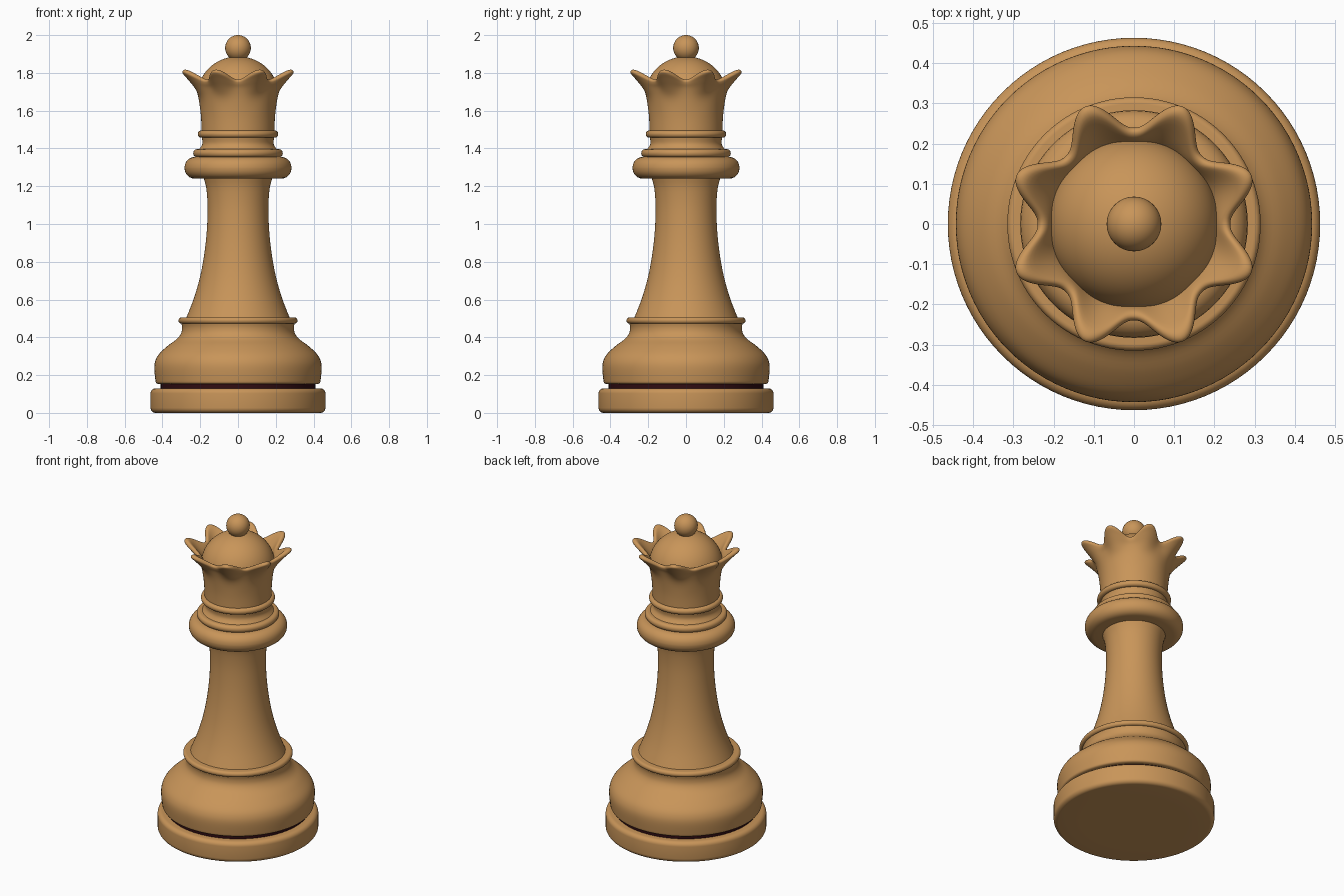
import bpy, math
from mathutils import Vector

if "Cube" in bpy.data.objects:
    bpy.data.objects.remove(bpy.data.objects["Cube"])


def material(name, rgb):
    m = bpy.data.materials.new(name)
    m.diffuse_color = (*rgb, 1)
    m.use_nodes = True
    m.node_tree.nodes["Principled BSDF"].inputs["Base Color"].default_value = m.diffuse_color
    return m


wood = material("warm_wood", (0.58, 0.30, 0.10))
dark = material("dark_groove", (0.03, 0.004, 0.006))


def smooth_curve(pts, n):
    """Catmull-Rom curve through the profile points."""
    if n < 2:
        return [tuple(p) for p in pts]
    p = [Vector(q) for q in pts]
    p = [p[0]] + p + [p[-1]]
    out = []
    for i in range(1, len(p) - 2):
        a, b, c, d = p[i - 1:i + 3]
        for k in range(n):
            t = k / n
            out.append(tuple(0.5 * (2 * b + (c - a) * t + (2 * a - 5 * b + 4 * c - d) * t * t
                                    + (3 * b - a - 3 * c + d) * t ** 3)))
    return out + [tuple(p[-1])]


def lathe(name, pts, n=4, seg=96, mat=wood, wave=None):
    """Spin (r, z) points; optional extra (dr, dz) is scaled by wave(angle)."""
    prof = smooth_curve(pts, n)
    verts, faces = [], []
    for j in range(seg):
        a = 2 * math.pi * j / seg
        w = wave(a) if wave else 0
        for p in prof:
            r, z = max(p[0], 0), p[1]
            if wave:
                r, z = r + p[2] * w, z + p[3] * w
            verts.append((r * math.cos(a), r * math.sin(a), z))
    m = len(prof)
    for j in range(seg):
        k = (j + 1) % seg
        for i in range(m - 1):
            faces.append((j * m + i, k * m + i, k * m + i + 1, j * m + i + 1))
    if pts[0][0] > 0 and not wave:
        faces.append([j * m for j in reversed(range(seg))])
        faces.append([j * m + m - 1 for j in range(seg)])
    me = bpy.data.meshes.new(name)
    me.from_pydata(verts, [], faces)
    me.materials.append(mat)
    ob = bpy.data.objects.new(name, me)
    bpy.context.collection.objects.link(ob)
    bpy.context.view_layer.objects.active = ob
    ob.select_set(True)
    bpy.ops.object.shade_smooth_by_angle(angle=math.radians(35))
    ob.select_set(False)
    return ob


def rounded(r_in, r, z0, z1, rad, steps=6):
    """Profile of a disc with rounded outer corners."""
    pts = [(r_in, z0)]
    for zc, start in ((z0 + rad, -90), (z1 - rad, 0)):
        for i in range(steps + 1):
            a = math.radians(start + 90 * i / steps)
            pts.append((r - rad + rad * math.cos(a), zc + rad * math.sin(a)))
    return pts + [(r_in, z1)]


# Base
lathe("base_disc", rounded(0.30, 0.463, 0.0, 0.13, 0.027), 1)
lathe("base_groove", [(0.41, 0.125), (0.41, 0.16)], 1, mat=dark)
lathe("base_bell", [(0.41, 0.152), (0.432, 0.157), (0.438, 0.18), (0.443, 0.24), (0.436, 0.28),
                    (0.415, 0.315), (0.37, 0.357), (0.325, 0.39), (0.302, 0.42),
                    (0.296, 0.45), (0.30, 0.475)])
lathe("base_ring", rounded(0.25, 0.315, 0.472, 0.506, 0.0165), 1)

# Stem
lathe("stem", [(0.275, 0.50), (0.236, 0.60), (0.206, 0.70), (0.185, 0.80), (0.171, 0.90),
               (0.163, 1.0), (0.161, 1.1), (0.168, 1.19), (0.182, 1.245)])

# Collars
lathe("large_collar", rounded(0.15, 0.283, 1.24, 1.355, 0.055), 1)
lathe("middle_collar", rounded(0.15, 0.237, 1.354, 1.396, 0.02), 1)
lathe("neck", [(0.215, 1.385), (0.195, 1.41), (0.188, 1.43), (0.192, 1.46)])
lathe("upper_collar", rounded(0.15, 0.213, 1.457, 1.495, 0.0185), 1)


# Crown with eight flared points
def crown_wave(a):
    return (0.5 - 0.5 * math.cos(8 * a)) ** 1.15


lathe("crown", [(0.193, 1.485, 0, 0), (0.196, 1.57, 0, 0), (0.208, 1.66, 0, 0),
                (0.223, 1.715, 0.015, 0), (0.236, 1.742, 0.05, 0.028),
                (0.239, 1.756, 0.077, 0.047), (0.230, 1.765, 0.074, 0.052),
                (0.217, 1.760, 0.06, 0.045), (0.206, 1.74, 0.02, 0.005),
                (0.19, 1.69, 0, 0)], 4, 192, wave=crown_wave)

# Dome and finial ball
lathe("crown_dome", [(0.212 * math.cos(math.radians(a)), 1.69 + 0.197 * math.sin(math.radians(a)))
                     for a in range(0, 91, 5)], 1)
bpy.ops.mesh.primitive_uv_sphere_add(segments=48, ring_count=24, radius=0.068, location=(0, 0, 1.932))
ball = bpy.context.object
ball.name = "finial_ball"
ball.data.materials.append(wood)
bpy.ops.object.shade_smooth()
